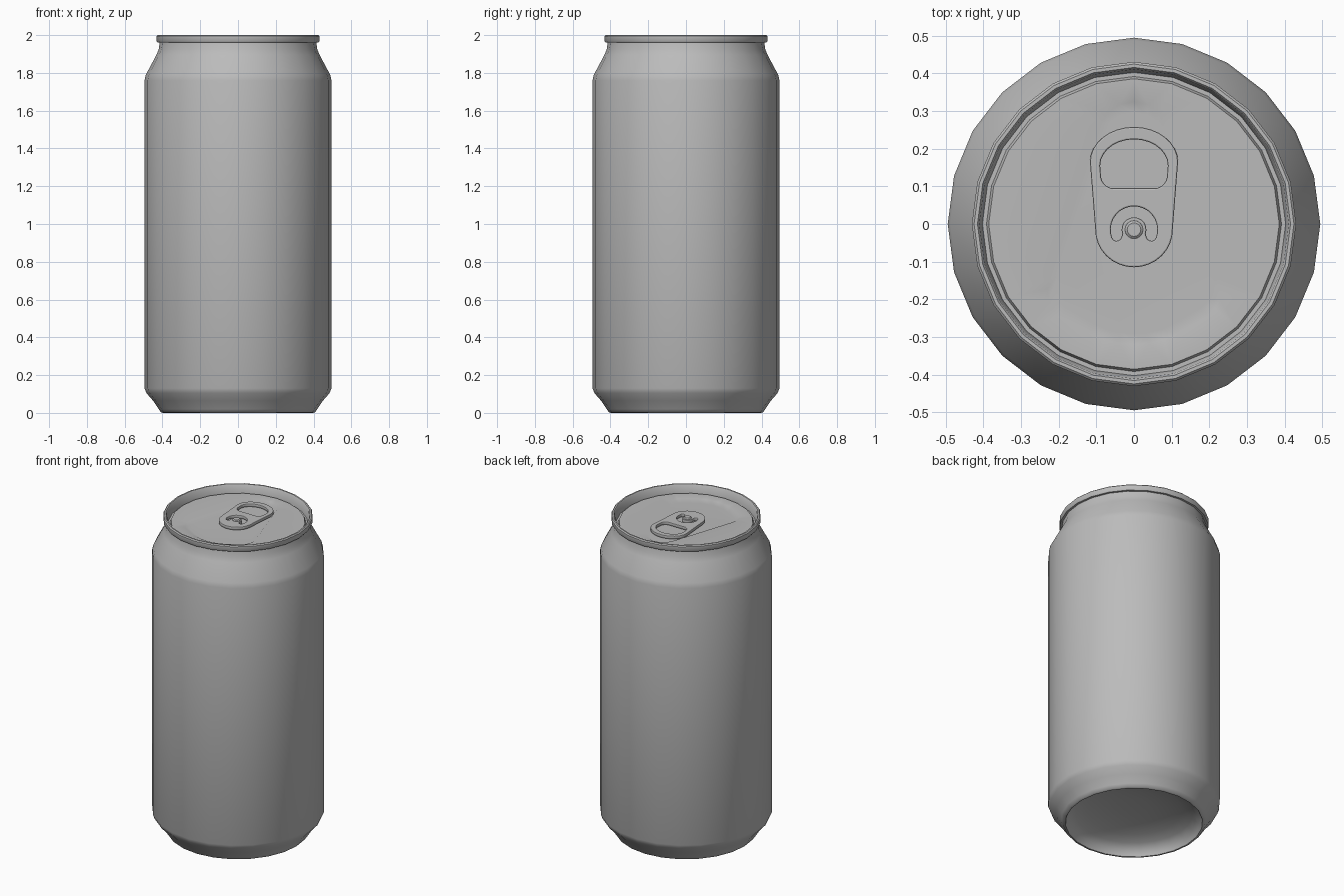
import bpy, bmesh
from math import sin, cos, pi, radians

cube = bpy.data.objects.get("Cube")
if cube:
    bpy.data.objects.remove(cube)

SIDES = 24
LID_Z = 1.955

metal = bpy.data.materials.new("brushed_aluminium")
metal.use_nodes = True
metal.diffuse_color = (0.5, 0.5, 0.5, 1)
metal.node_tree.nodes["Principled BSDF"].inputs["Base Color"].default_value = (0.5, 0.5, 0.5, 1)


def finish(obj, angle):
    bpy.ops.object.select_all(action="DESELECT")
    obj.select_set(True)
    bpy.context.view_layer.objects.active = obj
    bpy.ops.object.shade_smooth_by_angle(angle=radians(angle))


def add_mesh(name, bm, angle):
    mesh = bpy.data.meshes.new(name)
    bm.to_mesh(mesh)
    bm.free()
    mesh.materials.append(metal)
    obj = bpy.data.objects.new(name, mesh)
    bpy.context.collection.objects.link(obj)
    finish(obj, angle)
    return obj


def ring(bm, points, z):
    return [bm.verts.new((x, y, z)) for x, y in points]


def circle(r, n=SIDES, cy=0.0):
    return [(r * cos(2 * pi * i / n), cy + r * sin(2 * pi * i / n)) for i in range(n)]


def arc(cx, cy, rx, ry, start, end, n):
    steps = [radians(start + (end - start) * i / n) for i in range(n + 1)]
    return [(cx + rx * cos(a), cy + ry * sin(a)) for a in steps]


def bridge(bm, a, b):
    n = len(a)
    for i in range(n):
        j = (i + 1) % n
        bm.faces.new((a[i], a[j], b[j], b[i]))


def lathe(name, profile, angle, cap=False):
    bm = bmesh.new()
    rings = [ring(bm, circle(r), z) for r, z in profile]
    for a, b in zip(rings, rings[1:]):
        bridge(bm, a, b)
    if cap:
        bm.faces.new(reversed(rings[0]))
    return add_mesh(name, bm, angle)


# Can wall: domed underside, foot, straight side and shoulder
dome = [(0.39 * sin(t * pi / 12), 0.01 + 0.10 * cos(t * pi / 12)) for t in range(1, 7)]
wall = dome + [(0.395, 0), (0.408, 0.002), (0.42, 0.02), (0.45, 0.065), (0.485, 0.105),
               (0.495, 0.13), (0.495, 1.76), (0.488, 1.79), (0.432, 1.895),
               (0.42, 1.925), (0.414, 1.962)]
lathe("can_wall", wall, 50, cap=True)

# Rolled rim and the groove around the lid
rim = [(0.414, 1.962), (0.427, 1.962), (0.431, 1.968), (0.431, 1.994), (0.425, 2.0),
       (0.416, 2.0), (0.411, 1.994), (0.403, 1.94), (0.392, 1.94), (0.386, LID_Z)]
lathe("rolled_rim", rim, 40)

# Lid with a shallow teardrop recess
outline = (arc(0, 0.235, 0.095, 0.09, 20, 160, 6)
           + arc(-0.155, -0.175, 0.075, 0.085, 160, 235, 4)
           + arc(0, -0.17, 0.20, 0.15, 235, 305, 6)
           + arc(0.155, -0.175, 0.075, 0.085, 305, 380, 4))
bm = bmesh.new()
edge = ring(bm, circle(0.386), LID_Z)
top = ring(bm, outline, LID_Z)
loops = [bm.edges.new((v[i], v[(i + 1) % len(v)])) for v in (edge, top) for i in range(len(v))]
bmesh.ops.triangle_fill(bm, use_beauty=True, edges=loops, normal=(0, 0, 1))
floor = ring(bm, [(x * 0.9, y * 0.91) for x, y in outline], LID_Z - 0.014)
bridge(bm, floor, top)
bm.faces.new(floor)
bmesh.ops.recalc_face_normals(bm, faces=bm.faces)
if max(bm.faces, key=lambda f: f.calc_area()).normal.z < 0:
    bmesh.ops.reverse_faces(bm, faces=bm.faces)
lid = add_mesh("lid", bm, 40)
lid.modifiers.new("flat_panels", "WEIGHTED_NORMAL").keep_sharp = True

# Pull tab: plate with a finger hole and a horseshoe slot
plate = (arc(0, 0.165, 0.117, 0.093, 0, 180, 16)
         + arc(0, -0.015, 0.103, 0.10, 190, 350, 14))
finger_hole = (arc(0, 0.155, 0.09, 0.07, 0, 180, 14)
               + arc(-0.055, 0.13, 0.033, 0.035, 190, 270, 5)
               + arc(0.055, 0.13, 0.033, 0.035, 270, 350, 5))
slot = (arc(0, -0.015, 0.062, 0.062, -20, 200, 18)
        + arc(-0.046, -0.032, 0.013, 0.013, 200, 350, 5)
        + arc(0, -0.015, 0.033, 0.033, 200, -20, 12)
        + arc(0.046, -0.032, 0.013, 0.013, 190, 340, 5))
curve = bpy.data.curves.new("pull_tab", "CURVE")
curve.dimensions = "2D"
curve.fill_mode = "BOTH"
curve.extrude = 0.006
curve.bevel_depth = 0.004
curve.bevel_resolution = 1
curve.offset = -0.004
for points in (plate, finger_hole, slot):
    spline = curve.splines.new("POLY")
    spline.points.add(len(points) - 1)
    for p, (x, y) in zip(spline.points, points):
        p.co = (x, y, 0, 1)
    spline.use_cyclic_u = True
curve.materials.append(metal)
tab = bpy.data.objects.new("pull_tab", curve)
tab.location.z = 1.962
bpy.context.collection.objects.link(tab)
bpy.ops.object.select_all(action="DESELECT")
tab.select_set(True)
bpy.context.view_layer.objects.active = tab
bpy.ops.object.convert(target="MESH")
finish(bpy.context.object, 35)

# Rivet that holds the tab
bm = bmesh.new()
levels = [ring(bm, circle(r, 16, -0.015), z)
          for r, z in ((0.026, 1.94), (0.024, 1.974), (0.018, 1.979))]
for a, b in zip(levels, levels[1:]):
    bridge(bm, a, b)
bm.faces.new(levels[-1])
add_mesh("rivet", bm, 40)
